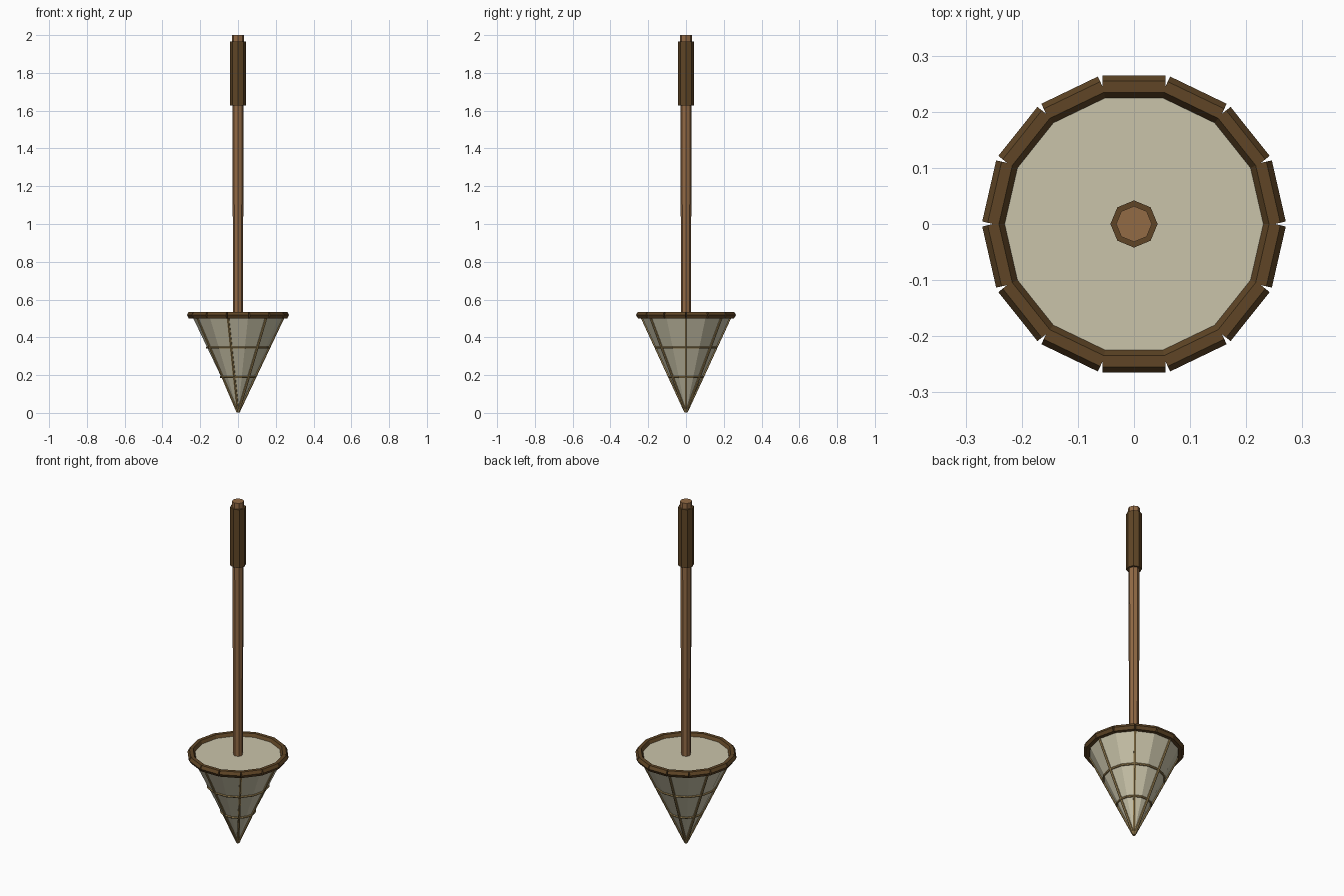
import bpy
from math import cos, sin, pi
from mathutils import Vector, Matrix

cube = bpy.data.objects.get("Cube")
if cube:
    bpy.data.objects.remove(cube, do_unlink=True)

SIDES = 14
RIM_Z, RIM_R, CONE_R = 0.518, 0.251, 0.245


def material(name, rgb):
    m = bpy.data.materials.new(name)
    m.use_nodes = True
    color = (*rgb, 1)
    m.diffuse_color = color
    m.node_tree.nodes["Principled BSDF"].inputs["Base Color"].default_value = color
    return m


CANVAS = material("cream canvas", (0.59, 0.55, 0.40))
WOOD = material("shaft wood", (0.29, 0.145, 0.06))
DARK = material("dark wood", (0.115, 0.06, 0.019))
CANE = material("tan cane", (0.34, 0.235, 0.09))


def tapered(name, mat, sides, r_low, r_high, z_low, z_high):
    """Upright faceted cylinder or cone with a corner on the x axis."""
    bpy.ops.mesh.primitive_cone_add(vertices=sides, radius1=r_low, radius2=r_high,
                                    depth=z_high - z_low,
                                    location=(0, 0, (z_low + z_high) / 2))
    ob = bpy.context.object
    ob.name = name
    # the primitive puts its first corner on +y
    ob.data.transform(Matrix.Rotation(-pi / 2, 4, "Z"))
    ob.data.materials.append(mat)
    return ob


def rod(name, mat, a, b, radius, sides):
    """Straight faceted rod from a to b, with one corner facing outward."""
    axis = (b - a).normalized()
    mid = (a + b) / 2
    out = Vector((mid.x, mid.y, 0))
    out = (out - axis * out.dot(axis)).normalized()
    side = axis.cross(out)
    ring = [(out * cos(2 * pi * k / sides) + side * sin(2 * pi * k / sides)) * radius
            for k in range(sides)]
    verts = [a + p for p in ring] + [b + p for p in ring]
    faces = [(k, (k + 1) % sides, sides + (k + 1) % sides, sides + k) for k in range(sides)]
    faces += [tuple(reversed(range(sides))), tuple(range(sides, 2 * sides))]
    mesh = bpy.data.meshes.new(name)
    mesh.from_pydata(verts, [], faces)
    mesh.materials.append(mat)
    ob = bpy.data.objects.new(name, mesh)
    bpy.context.collection.objects.link(ob)
    return ob


def corner(i, radius, z):
    t = 2 * pi * i / SIDES
    return Vector((radius * cos(t), radius * sin(t), z))


def hoop(name, mat, radius, z, thickness, sides):
    for i in range(SIDES):
        rod(f"{name}_{i + 1}", mat, corner(i, radius, z), corner(i + 1, radius, z),
            thickness, sides)


# Canvas cone, point down, with a closed top
tapered("canvas_cone", CANVAS, SIDES, 0, CONE_R, 0.004, RIM_Z)

# Shaft, slightly thicker toward the top, and the grip around it
tapered("shaft", WOOD, 8, 0.025, 0.032, 0.4, 2.0)
tapered("grip", DARK, 8, 0.042, 0.042, 1.627, 1.967)

# Thick rim made of separate straight pieces
hoop("rim_piece", DARK, RIM_R, RIM_Z, 0.020, 6)

# Ribs on every second corner
for i in range(0, SIDES, 2):
    rod(f"rib_{i // 2 + 1}", CANE, corner(i, 0.002, 0.004), corner(i, CONE_R, RIM_Z), 0.007, 6)

# Two thin hoops around the cone
for name, z in (("upper_hoop", 0.345), ("lower_hoop", 0.19)):
    hoop(name, CANE, CONE_R * z / RIM_Z + 0.001, z, 0.006, 6)
